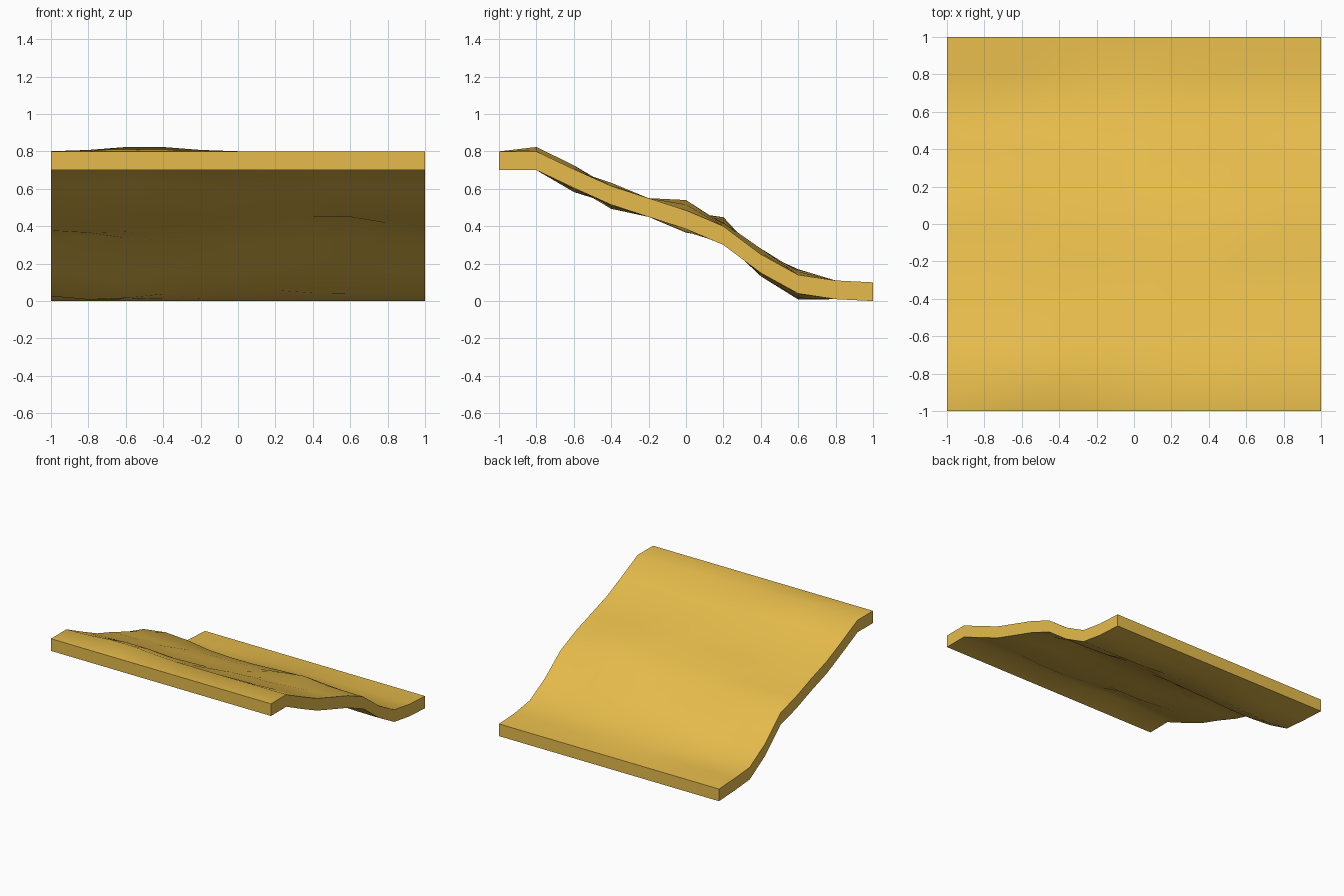
import bpy, bmesh, math

if "Cube" in bpy.data.objects:
    bpy.data.objects.remove(bpy.data.objects["Cube"])

# Height of the top surface along y (from -1 to 1 in steps of 0.2)
PROFILE = [0.80, 0.80, 0.705, 0.615, 0.55, 0.485, 0.40, 0.25, 0.14, 0.11, 0.10]
THICKNESS = 0.10
# Gentle mounds and hollows: (x, y, height change)
BUMPS = [
    (-0.5, -0.8, 0.027),
    (-0.5, -0.6, 0.024), (0.3, -0.6, -0.025),
    (-0.3, -0.4, -0.025), (0.5, -0.4, 0.02),
    (-0.75, 0.0, -0.02), (0.6, 0.0, 0.055),
    (-0.75, 0.2, 0.05), (0.4, 0.2, 0.02),
    (0.3, 0.4, 0.035), (-0.7, 0.4, -0.02),
    (-0.75, 0.6, -0.033), (0.0, 0.6, 0.03),
]


def height(x, row):
    y = -1 + 0.2 * row
    z = PROFILE[row]
    if row in (0, 10):
        return z
    for bx, by, dz in BUMPS:
        if abs(by - y) < 0.05:
            fade = 1.0 if x < 0.9 else 0.0
            z += fade * dz * math.exp(-((x - bx) / 0.27) ** 2)
    return z


# Wavy sheet, thickened straight down
bm = bmesh.new()
grid = [[bm.verts.new((-1 + 0.2 * i, -1 + 0.2 * j, height(-1 + 0.2 * i, j)))
         for i in range(11)] for j in range(11)]
for j in range(10):
    for i in range(10):
        bm.faces.new((grid[j][i], grid[j][i + 1], grid[j + 1][i + 1], grid[j + 1][i]))
ext = bmesh.ops.extrude_face_region(bm, geom=bm.faces[:])
new_verts = [g for g in ext["geom"] if isinstance(g, bmesh.types.BMVert)]
bmesh.ops.translate(bm, verts=new_verts, vec=(0, 0, -THICKNESS))
bmesh.ops.recalc_face_normals(bm, faces=bm.faces[:])

mesh = bpy.data.meshes.new("sand_slope")
bm.to_mesh(mesh)
bm.free()
slope = bpy.data.objects.new("sand_slope", mesh)
bpy.context.collection.objects.link(slope)

# Sand colour
sand = bpy.data.materials.new("sand")
sand.diffuse_color = (0.79, 0.50, 0.07, 1)
sand.use_nodes = True
sand.node_tree.nodes["Principled BSDF"].inputs["Base Color"].default_value = sand.diffuse_color
mesh.materials.append(sand)

# Smooth surface, sharp rim
bpy.context.view_layer.objects.active = slope
slope.select_set(True)
bpy.ops.object.shade_smooth_by_angle(angle=math.radians(40))
